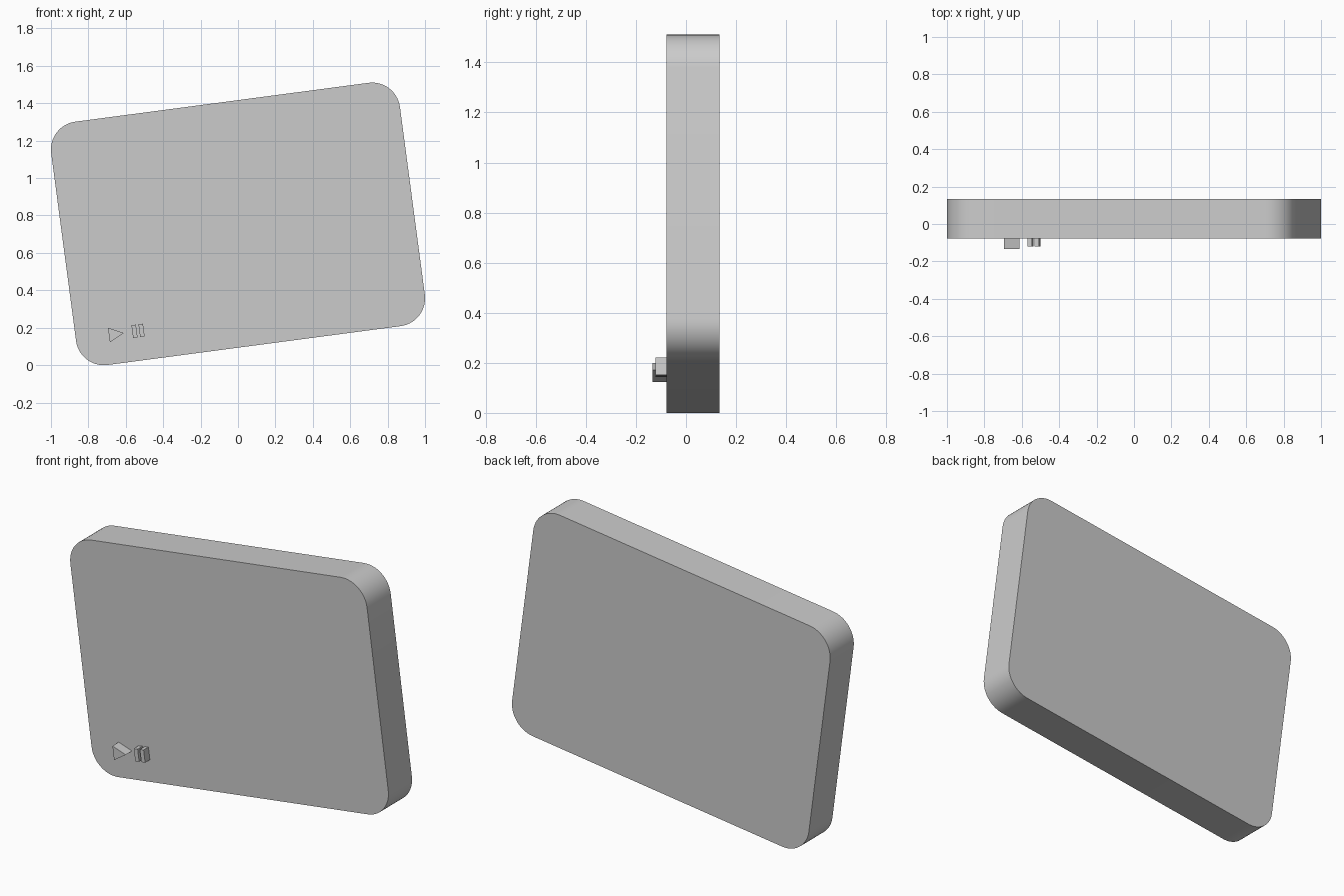
import bpy, bmesh, math

if "Cube" in bpy.data.objects:
    bpy.data.objects.remove(bpy.data.objects["Cube"])

TILT = math.radians(7.55)
CENTRE_Z = 0.755
FRONT = -0.078


def slab(name, outline, y_front, y_back):
    """Extrude a counter-clockwise (x, z) outline along y, then tilt it with the panel."""
    bm = bmesh.new()
    face = bm.faces.new([bm.verts.new((x, y_front, z)) for x, z in outline])
    ext = bmesh.ops.extrude_face_region(bm, geom=[face], use_keep_orig=True)
    moved = [v for v in ext["geom"] if isinstance(v, bmesh.types.BMVert)]
    bmesh.ops.translate(bm, vec=(0, y_back - y_front, 0), verts=moved)
    bmesh.ops.recalc_face_normals(bm, faces=bm.faces)
    mesh = bpy.data.meshes.new(name)
    bm.to_mesh(mesh)
    bm.free()
    obj = bpy.data.objects.new(name, mesh)
    bpy.context.collection.objects.link(obj)
    obj.location.z = CENTRE_Z
    obj.rotation_euler.y = -TILT
    return obj


def rounded_rect(width, height, radius, steps=14):
    points = []
    for i, (sx, sz) in enumerate([(1, 1), (-1, 1), (-1, -1), (1, -1)]):
        for k in range(steps + 1):
            a = (i + k / steps) * math.pi / 2
            points.append((sx * (width / 2 - radius) + radius * math.cos(a),
                           sz * (height / 2 - radius) + radius * math.sin(a)))
    return points


# Tilted panel with rounded corners
panel = slab("panel", rounded_rect(1.881, 1.312, 0.15), FRONT, 0.134)
bpy.context.view_layer.objects.active = panel
panel.select_set(True)
bpy.ops.object.shade_smooth_by_angle(angle=math.radians(30))

# Raised triangle button
slab("triangle_button", [(-0.762, -0.459), (-0.762, -0.537), (-0.683, -0.498)],
     -0.134, FRONT + 0.002)

# Pair of raised bars
for side, x in (("left", -0.624), ("right", -0.586)):
    w, h, z = 0.012, 0.035, -0.497
    slab(side + "_bar_button",
         [(x - w, z - h), (x + w, z - h), (x + w, z + h), (x - w, z + h)],
         -0.121, FRONT + 0.002)
